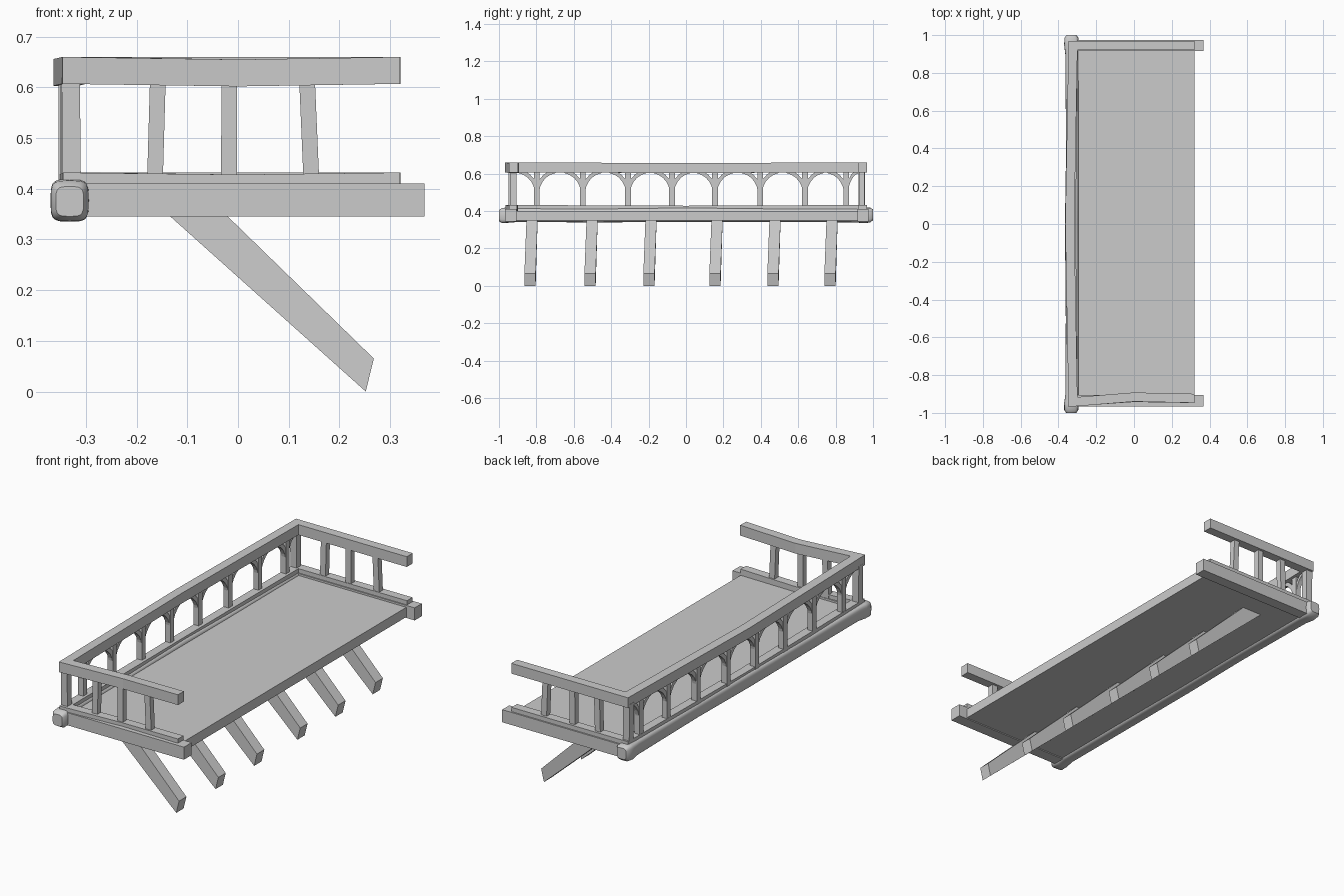
import bpy, math
from mathutils import Vector

cube = bpy.data.objects.get("Cube")
if cube:
    bpy.data.objects.remove(cube)

grey = bpy.data.materials.new("plain grey")
grey.use_nodes = True
grey.diffuse_color = (0.6, 0.6, 0.6, 1)
grey.node_tree.nodes["Principled BSDF"].inputs["Base Color"].default_value = (0.6, 0.6, 0.6, 1)


def loft(name, rings):
    """Skin a row of equal rings and cap both ends."""
    n = len(rings[0])
    verts = [v for ring in rings for v in ring]
    faces = [(r * n + i, r * n + (i + 1) % n, (r + 1) * n + (i + 1) % n, (r + 1) * n + i)
             for r in range(len(rings) - 1) for i in range(n)]
    faces += [tuple(range(n))[::-1], tuple(range(len(verts) - n, len(verts)))]
    mesh = bpy.data.meshes.new(name)
    mesh.from_pydata(verts, [], faces)
    mesh.materials.append(grey)
    obj = bpy.data.objects.new(name, mesh)
    bpy.context.collection.objects.link(obj)
    bpy.context.view_layer.objects.active = obj
    bpy.ops.object.select_all(action='DESELECT')
    obj.select_set(True)
    bpy.ops.object.mode_set(mode='EDIT')
    bpy.ops.mesh.select_all(action='SELECT')
    bpy.ops.mesh.normals_make_consistent(inside=False)
    bpy.ops.object.mode_set(mode='OBJECT')
    return obj


def rect(x, y, z, wx, wy):
    return [(x + a * wx / 2, y + b * wy / 2, z) for a, b in ((-1, -1), (1, -1), (1, 1), (-1, 1))]


def post(name, low, high, wx, wy):
    return loft(name, [rect(*low, wx, wy), rect(*high, wx, wy)])


def box(name, x0, x1, y0, y1, z0, z1):
    x, y = (x0 + x1) / 2, (y0 + y1) / 2
    return post(name, (x, y, z0), (x, y, z1), x1 - x0, y1 - y0)


def rail(name, path, width, height):
    """Mitred rectangular rail along points (x, y, bottom z)."""
    pts = [Vector(p) for p in path]
    rings = []
    for i, p in enumerate(pts):
        a = (p - pts[max(i - 1, 0)]).to_2d()
        b = (pts[min(i + 1, len(pts) - 1)] - p).to_2d()
        a = a.normalized() if a.length else b.normalized()
        b = b.normalized() if b.length else a
        side = Vector((-a.y - b.y, a.x + b.x)).normalized()
        side *= width / 2 / side.dot(Vector((-a.y, a.x)))
        o = Vector((side.x, side.y, 0))
        up = Vector((0, 0, height))
        rings.append([p - o, p + o, p + o + up, p - o + up])
    return loft(name, rings)


# Floor and the end beams
box("deck", -0.32, 0.32, -0.93, 0.93, 0.35, 0.40)
box("left_beam", -0.31, 0.368, 0.917, 0.975, 0.345, 0.41)
box("right_beam", -0.31, 0.368, -0.967, -0.905, 0.345, 0.41)

# Worn rounded front log
rings = []
for y, s, x, z in ((-1, 0.72, -0.332, 0.375), (-0.985, 0.98, -0.332, 0.376),
                   (-0.95, 1, -0.332, 0.378), (-0.9, 0.92, -0.328, 0.379),
                   (-0.5, 0.9, -0.327, 0.376), (0, 0.94, -0.33, 0.38),
                   (0.4, 0.88, -0.326, 0.378), (0.9, 0.92, -0.329, 0.377),
                   (0.95, 1, -0.332, 0.376), (0.985, 0.97, -0.331, 0.378),
                   (1, 0.7, -0.331, 0.38)):
    ring = []
    for k in range(20):
        c, d = math.cos(k * math.tau / 20), math.sin(k * math.tau / 20)
        ring.append((x + math.copysign(abs(c) ** 0.5, c) * s * 0.038, y,
                     z + math.copysign(abs(d) ** 0.5, d) * s * 0.041))
    rings.append(ring)
loft("front_log", rings)
bpy.ops.object.shade_smooth_by_angle(angle=math.radians(40))

# Lower and upper rails, bowed a little
rail("lower_rail", [(0.32, -0.925, 0.4), (0, -0.92, 0.396), (-0.323, -0.942, 0.4),
                    (-0.33, 0, 0.396), (-0.323, 0.945, 0.4), (0.32, 0.945, 0.4)], 0.045, 0.032)
rail("upper_rail", [(0.32, -0.923, 0.607), (0, -0.916, 0.602), (-0.323, -0.942, 0.607),
                    (-0.34, 0, 0.603), (-0.323, 0.945, 0.607), (0.32, 0.945, 0.607)], 0.048, 0.053)

# Corner and side posts
for label, y in (("left", 0.94), ("right", -0.932)):
    post(label + "_corner_post", (-0.328, y, 0.41), (-0.33, y, 0.62), 0.036, 0.036)
    for i, (low, high) in enumerate(((-0.164, -0.158), (-0.018, -0.017), (0.145, 0.136))):
        inset = 0 if y > 0 else 0.01
        post(f"{label}_side_post_{i + 1}", (low, y + inset, 0.41), (high, y + inset, 0.62), 0.031, 0.03)

# Front posts with curved braces forming arches
for i, y in enumerate((-0.797, -0.551, -0.31, -0.075, 0.155, 0.396, 0.636, 0.856)):
    x = -0.328 - 0.012 * (1 - abs(y))
    post(f"front_post_{i + 1}", (x, y, 0.41), (x, y, 0.62), 0.03, 0.03)
    for side in (-1, 1):
        reach = 0.07 if (i == 7 and side == 1) else 0.108
        arc = []
        for k in range(6):
            t = math.radians(4 + k * 15)
            edges = []
            for r in (1, 1.19):
                edges.append((y + side * (0.012 + reach * (1 - r * math.cos(t))),
                              0.497 + 0.108 * r * math.sin(t)))
            (ya, za), (yb, zb) = edges
            zb = min(zb, 0.615)
            arc.append([(x - 0.011, ya, za), (x + 0.011, ya, za),
                        (x + 0.011, yb, zb), (x - 0.011, yb, zb)])
        loft(f"front_brace_{i + 1}_{'left' if side > 0 else 'right'}", arc)

# Slanted struts underneath
for i, y in enumerate((-0.834, -0.513, -0.198, 0.155, 0.465, 0.77)):
    foot = [(0.252, 0.0), (0.268, 0.065)]
    head = [(-0.141, 0.352), (-0.027, 0.352)]
    rings = []
    for (a, b), yc in ((foot, y), (head, y + 0.011)):
        rings.append([(a[0], yc - 0.03, a[1]), (a[0], yc + 0.03, a[1]),
                      (b[0], yc + 0.03, b[1]), (b[0], yc - 0.03, b[1])])
    loft(f"strut_{i + 1}", rings)
